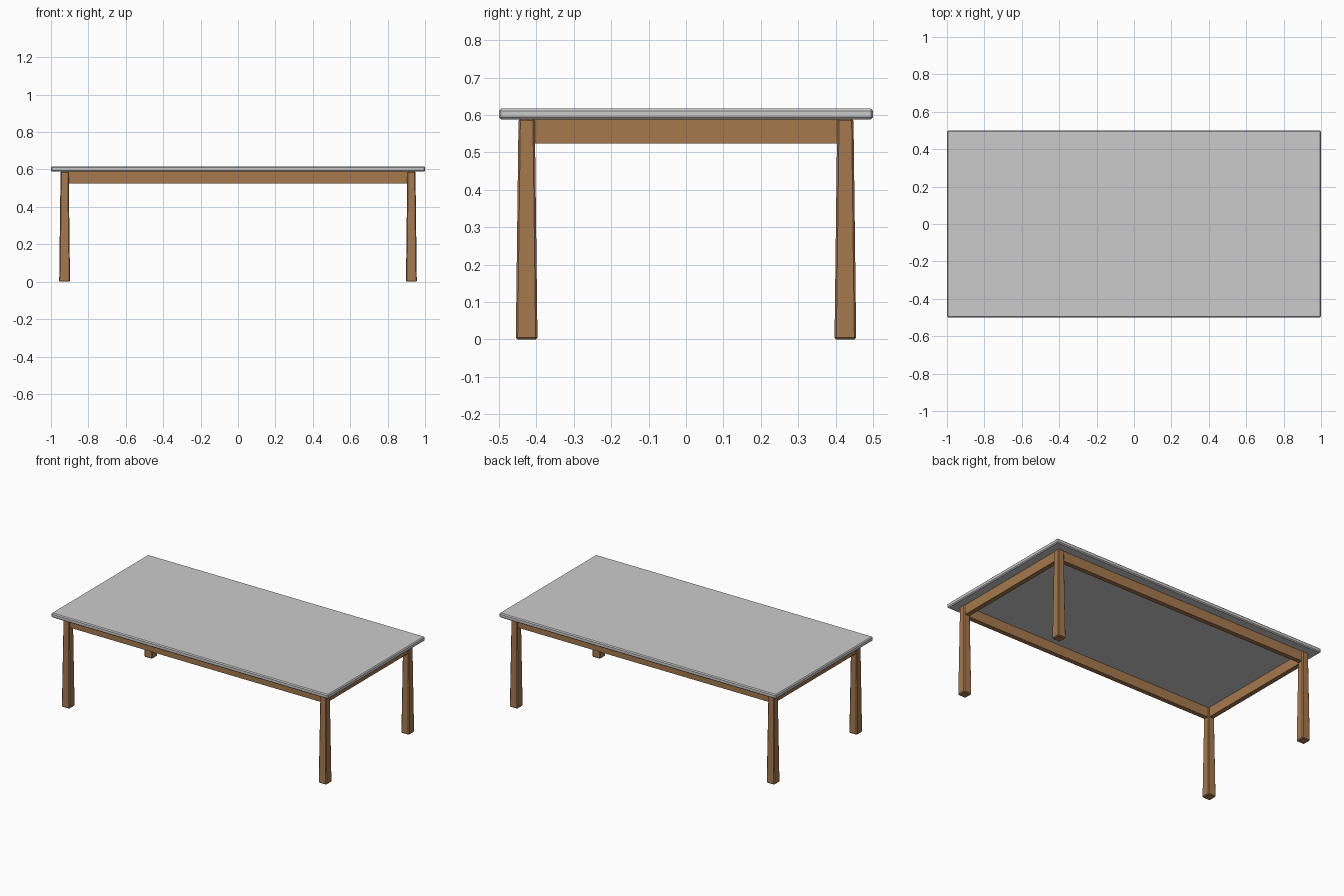
import bpy, bmesh

if "Cube" in bpy.data.objects:
    bpy.data.objects.remove(bpy.data.objects["Cube"])

wood = bpy.data.materials.new("wood")
wood.diffuse_color = (0.38, 0.19, 0.075, 1)
wood.use_nodes = True
wood.node_tree.nodes["Principled BSDF"].inputs["Base Color"].default_value = wood.diffuse_color


def block(name, center, size, bevel=0.0, top_scale=1.0, mat=None):
    """Box with optional taper toward the top and chamfered edges."""
    bm = bmesh.new()
    bmesh.ops.create_cube(bm, size=1)
    for v in bm.verts:
        s = top_scale if v.co.z > 0 else 1.0
        v.co.x *= size[0] * s
        v.co.y *= size[1] * s
        v.co.z *= size[2]
    if bevel:
        bmesh.ops.bevel(bm, geom=bm.edges[:], offset=bevel, segments=1,
                        affect='EDGES', profile=0.5)
    me = bpy.data.meshes.new(name)
    bm.to_mesh(me)
    bm.free()
    ob = bpy.data.objects.new(name, me)
    ob.location = center
    bpy.context.collection.objects.link(ob)
    if mat:
        me.materials.append(mat)
    return ob


LEG_X, LEG_Y = 0.927, 0.426
TOP_Z0, TOP_Z1 = 0.588, 0.617

# Table top slab
block("table_top", (0, 0, (TOP_Z0 + TOP_Z1) / 2), (2, 1, TOP_Z1 - TOP_Z0), 0.006)

# Four legs, narrower at the top
for sy, fb in ((-1, "front"), (1, "back")):
    for sx, lr in ((-1, "left"), (1, "right")):
        block(f"{fb}_{lr}_leg", (sx * LEG_X, sy * LEG_Y, TOP_Z0 / 2 + 0.001),
              (0.058, 0.058, TOP_Z0 + 0.002), 0.005, 0.75, wood)

# Apron rails between the legs
RAIL_H, RAIL_T = 0.064, 0.03
rail_z = TOP_Z0 - RAIL_H / 2
for s, name in ((-1, "front_rail"), (1, "back_rail")):
    block(name, (0, s * LEG_Y, rail_z), (2 * LEG_X - 0.04, RAIL_T, RAIL_H), mat=wood)
for s, name in ((-1, "left_rail"), (1, "right_rail")):
    block(name, (s * LEG_X, 0, rail_z), (RAIL_T, 2 * LEG_Y - 0.04, RAIL_H), mat=wood)
